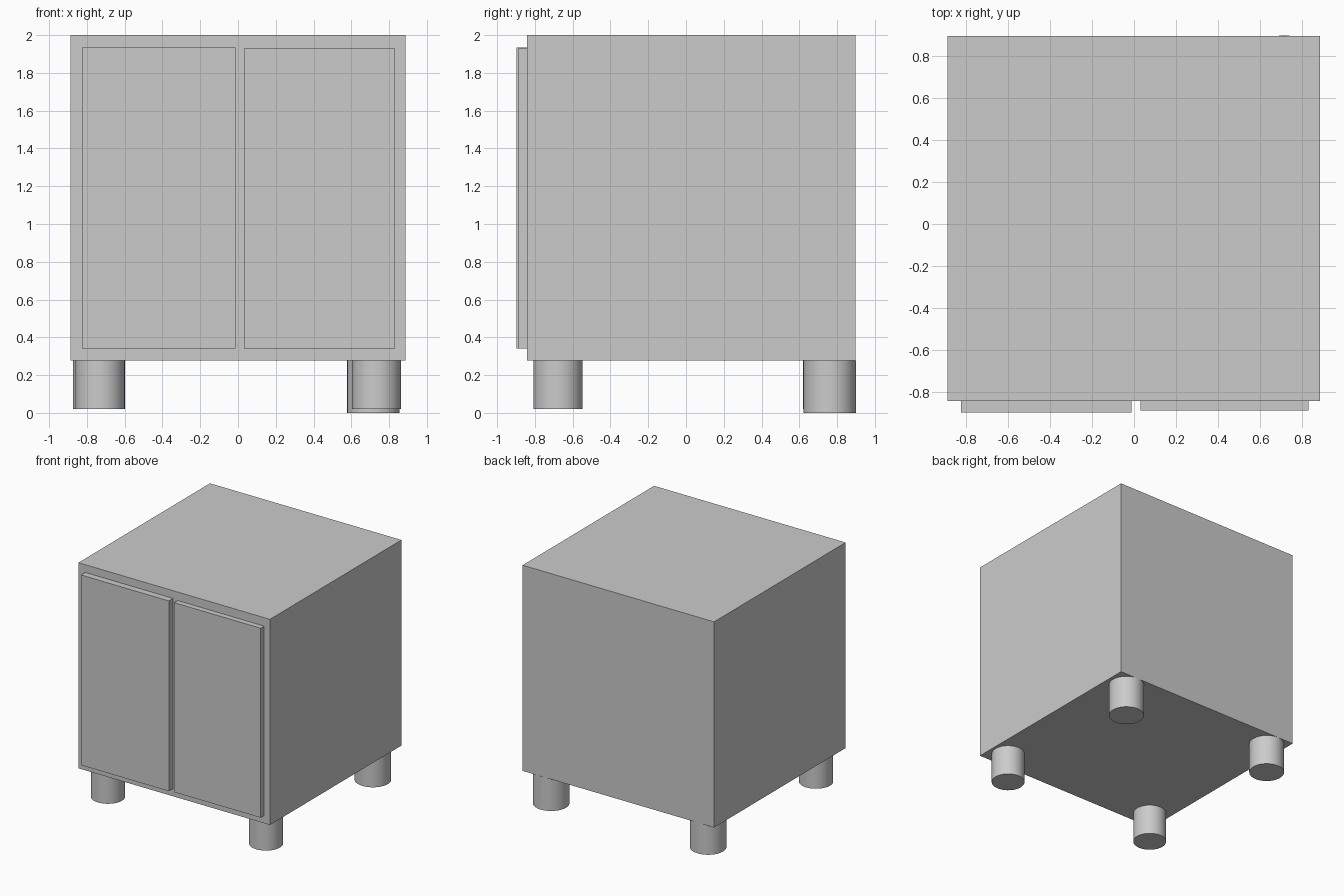
import bpy
import math

if "Cube" in bpy.data.objects:
    bpy.data.objects.remove(bpy.data.objects["Cube"])


def box(name, x, y, z):
    """Box from (min, max) ranges on each axis."""
    bpy.ops.mesh.primitive_cube_add(
        size=1, location=[(a + b) / 2 for a, b in (x, y, z)])
    ob = bpy.context.object
    ob.name = name
    ob.scale = [b - a for a, b in (x, y, z)]
    bpy.ops.object.transform_apply(location=False, rotation=False, scale=True)
    return ob


def leg(name, x, y, radius, bottom):
    """Round leg reaching from its foot to the underside of the body."""
    bpy.ops.mesh.primitive_cylinder_add(
        vertices=48, radius=radius, depth=BASE - bottom,
        location=(x, y, (BASE + bottom) / 2))
    bpy.context.object.name = name
    bpy.ops.object.shade_smooth_by_angle(angle=math.radians(30))


BASE = 0.278      # underside of the body
FRONT = -0.843    # front face of the body

# Cabinet body
box("cabinet_body", (-0.888, 0.886), (FRONT, 0.897), (BASE, 2.0))

# Two doors standing proud of the front
box("left_door", (-0.825, -0.012), (-0.898, FRONT), (0.342, 1.935))
box("right_door", (0.031, 0.832), (-0.889, FRONT), (0.342, 1.929))

# Four round legs, back pair slightly thicker
leg("front_left_leg", -0.731, -0.677, 0.13, 0.02)
leg("front_right_leg", 0.734, -0.677, 0.13, 0.02)
leg("back_left_leg", -0.736, 0.758, 0.138, 0.02)
leg("back_right_leg", 0.717, 0.761, 0.139, 0.0)
